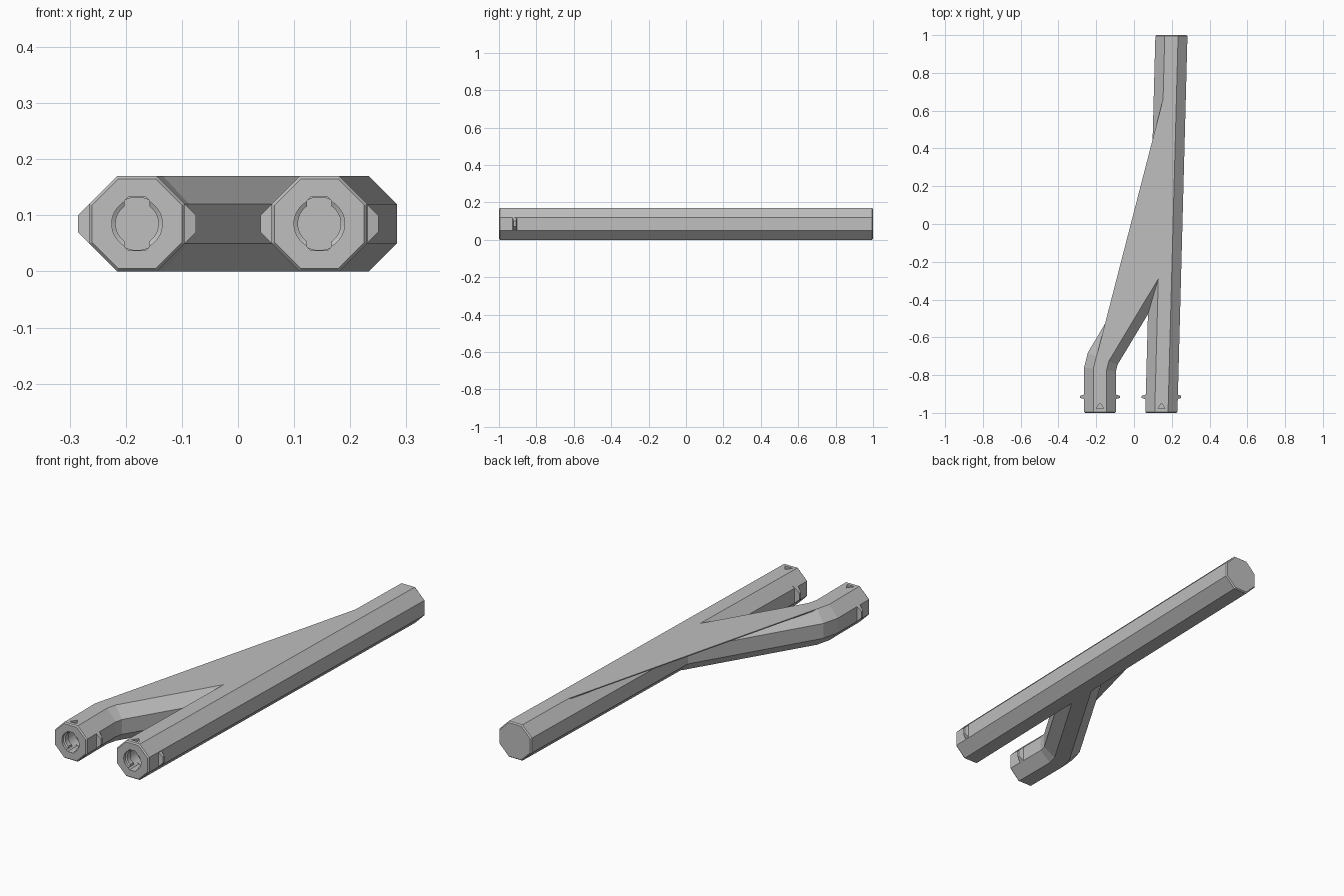
import bpy, bmesh, math

cube = bpy.data.objects.get("Cube")
if cube:
    bpy.data.objects.remove(cube, do_unlink=True)

SHADE = (0.52, 0.52, 0.52, 1)
grey = bpy.data.materials.new("plain grey")
grey.use_nodes = True
grey.diffuse_color = SHADE
grey.node_tree.nodes["Principled BSDF"].inputs["Base Color"].default_value = SHADE

R = 0.085            # octagon half height
FRONT = -1.0
SOCKETS = (-0.18, 0.145)


def loft(name, rings):
    """Skin a closed solid through equally sized rings of points."""
    bm = bmesh.new()
    loops = [[bm.verts.new(p) for p in ring] for ring in rings]
    n = len(loops[0])
    for a, b in zip(loops, loops[1:]):
        for i in range(n):
            j = (i + 1) % n
            bm.faces.new((a[i], a[j], b[j], b[i]))
    bm.faces.new(loops[0])
    bm.faces.new(loops[-1])
    bmesh.ops.recalc_face_normals(bm, faces=bm.faces)
    mesh = bpy.data.meshes.new(name)
    bm.to_mesh(mesh)
    bm.free()
    mesh.materials.append(grey)
    ob = bpy.data.objects.new(name, mesh)
    bpy.context.collection.objects.link(ob)
    return ob


def ring(x, y, turn=0, radius=R, sides=8):
    """Upright polygon ring facing along y, turned about z."""
    t = math.radians(turn)
    r = radius / math.cos(math.pi / sides)
    pts = []
    for k in range(sides):
        a = math.tau * (k + 0.5) / sides
        u = r * math.cos(a)
        pts.append((x + u * math.cos(t), y - u * math.sin(t), R + r * math.sin(a)))
    return pts


def prism(name, outline, z0, z1):
    return loft(name, [[(x, y, z) for x, y in outline] for z in (z0, z1)])


def combine(target, tool, operation):
    """Apply one boolean and discard the tool."""
    mod = target.modifiers.new("combine", 'BOOLEAN')
    mod.operation, mod.solver, mod.object = operation, 'EXACT', tool
    bpy.context.view_layer.objects.active = target
    bpy.ops.object.modifier_apply(modifier=mod.name)
    bpy.data.objects.remove(tool, do_unlink=True)


# Long, slightly slanted main tube with chamfered ends
body = loft("forked_tube", [
    ring(0.145, FRONT, radius=0.08), ring(0.145, FRONT + 0.006),
    ring(0.198, 0.994), ring(0.198, 1.0, radius=0.08)])

# Bent side branch
branch = loft("side_branch", [
    ring(-0.18, FRONT, radius=0.08), ring(-0.18, FRONT + 0.006),
    ring(-0.18, -0.77, 7), ring(-0.166, -0.713, 22.5), ring(0.16, -0.17, 31)])

# Thin web on top, bridging branch and main tube
web = prism("web", [(-0.215, -0.766), (-0.166, -0.713), (0.145, -0.24),
                    (0.175, 0.66), (0.1535, 0.66)], 2 * R - 0.005, 2 * R)
combine(body, branch, 'UNION')
combine(body, web, 'UNION')

for cx in SOCKETS:
    # Pointed locking ribs on both sides, continuing the sloping facets
    for s in (-1, 1):
        rib = loft("rib", [
            [(cx + s * d, y, R + h) for y, h in ((y0, -w), (y1, -w), (y1, w), (y0, w))]
            for d, y0, y1, w in ((0.075, -0.93, -0.9, 0.045),
                                 (0.105, -0.921, -0.91, 0.015))])
        combine(body, rib, 'UNION')

    # Socket: chamfered mouth, bore, and wider inner chamber
    bore = loft("bore", [ring(cx, FRONT + d, radius=r, sides=32) for d, r in (
        (-0.01, 0.045), (0.012, 0.045), (0.016, 0.038), (0.04, 0.038),
        (0.045, 0.047), (0.1, 0.047))])
    combine(body, bore, 'DIFFERENCE')

    # Keyway slots above and below the bore, with clipped corners
    corner = [(0.022, 0.041), (0.015, 0.048)]
    outline = (corner + [(-x, z) for x, z in reversed(corner)]
               + [(-x, -z) for x, z in corner] + [(x, -z) for x, z in reversed(corner)])
    slot = loft("keyway", [[(cx + x, FRONT + d, R + z) for x, z in outline]
                           for d in (-0.01, 0.07)])
    combine(body, slot, 'DIFFERENCE')

    # Engraved arrow on top
    arrow = prism("arrow", [(cx - 0.02, -0.978), (cx + 0.02, -0.978), (cx, -0.948)],
                  2 * R - 0.01, 2 * R + 0.01)
    combine(body, arrow, 'DIFFERENCE')

# Merge stray points and flatten coplanar pieces
bm = bmesh.new()
bm.from_mesh(body.data)
bmesh.ops.remove_doubles(bm, verts=bm.verts, dist=0.0002)
bmesh.ops.dissolve_limit(bm, angle_limit=math.radians(0.5), verts=bm.verts, edges=bm.edges)
bmesh.ops.recalc_face_normals(bm, faces=bm.faces)
bm.to_mesh(body.data)
bm.free()
